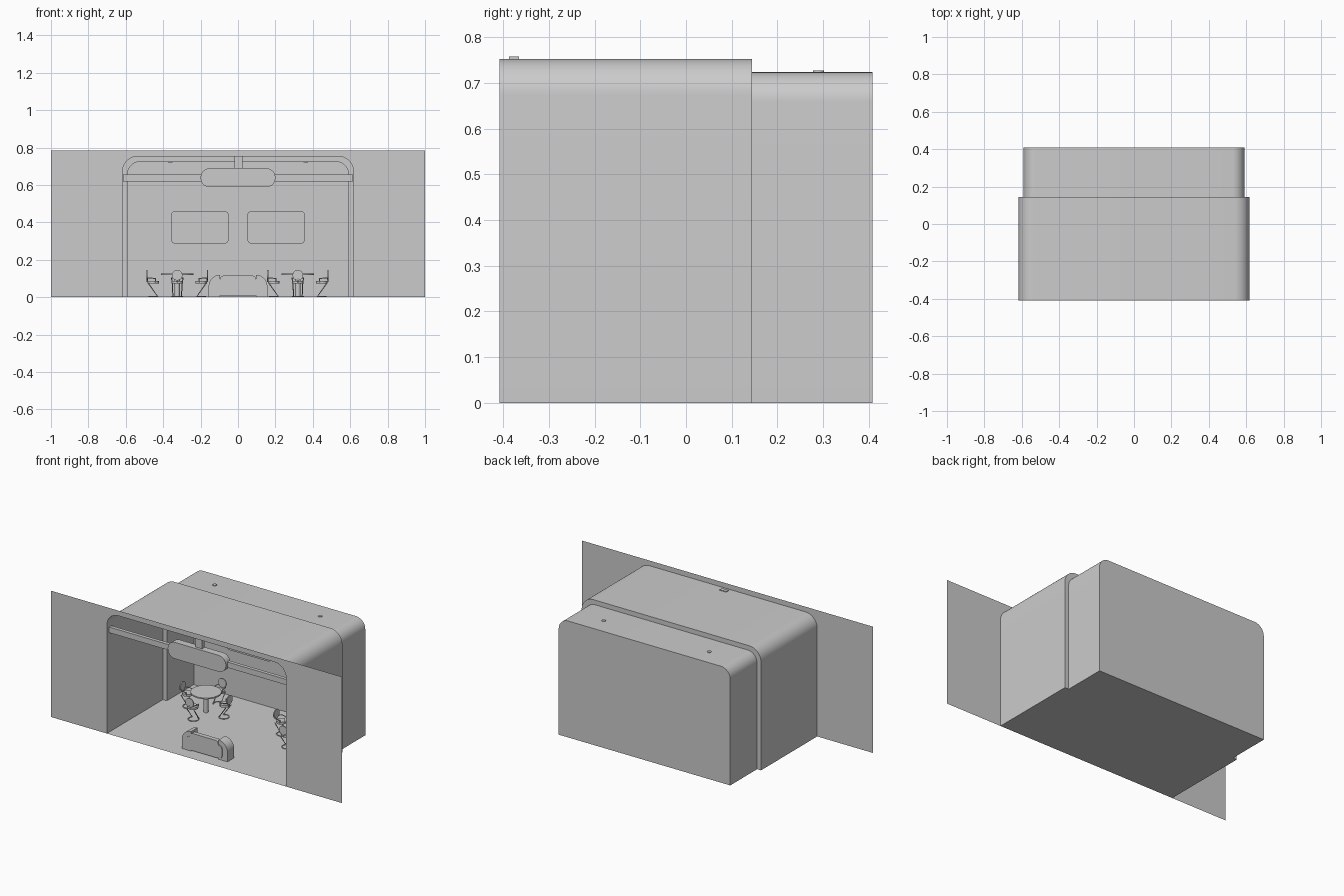
import bpy, bmesh
from math import sin, cos, pi, radians
from mathutils import Matrix, Vector

if "Cube" in bpy.data.objects:
    bpy.data.objects.remove(bpy.data.objects["Cube"])


def finish(name, bm):
    bmesh.ops.recalc_face_normals(bm, faces=bm.faces)
    me = bpy.data.meshes.new(name)
    bm.to_mesh(me)
    bm.free()
    ob = bpy.data.objects.new(name, me)
    bpy.context.collection.objects.link(ob)
    return ob


def arc(cx, cz, r, a0, a1, n=10):
    return [(cx + r * cos(radians(a0 + (a1 - a0) * i / n)),
             cz + r * sin(radians(a0 + (a1 - a0) * i / n))) for i in range(n + 1)]


def arch(w, h, r):
    return [(-w, 0)] + arc(-w + r, h - r, r, 180, 90) + arc(w - r, h - r, r, 90, 0) + [(w, 0)]


def rounded(x0, x1, z0, z1, r):
    return (arc(x0 + r, z0 + r, r, 180, 270) + arc(x1 - r, z0 + r, r, 270, 360)
            + arc(x1 - r, z1 - r, r, 0, 90) + arc(x0 + r, z1 - r, r, 90, 180))


def sheet(name, pts, y):
    bm = bmesh.new()
    bm.faces.new([bm.verts.new((x, y, z)) for x, z in pts])
    return finish(name, bm)


def extrude(name, pts, y0, y1, caps=True):
    bm = bmesh.new()
    a = [bm.verts.new((x, y0, z)) for x, z in pts]
    b = [bm.verts.new((x, y1, z)) for x, z in pts]
    for i in range(len(pts)):
        j = (i + 1) % len(pts)
        bm.faces.new((a[i], a[j], b[j], b[i]))
    if caps:
        bm.faces.new(a)
        bm.faces.new(b)
        bmesh.ops.remove_doubles(bm, verts=bm.verts, dist=1e-5)
    return finish(name, bm)


def box(name, x0, x1, y0, y1, z0, z1):
    return extrude(name, [(x0, z0), (x1, z0), (x1, z1), (x0, z1)], y0, y1)


def cylinder(name, loc, r, depth, rot=Matrix(), seg=32):
    bm = bmesh.new()
    bmesh.ops.create_cone(bm, cap_ends=True, segments=seg, radius1=r, radius2=r,
                          depth=depth, matrix=Matrix.Translation(loc) @ rot)
    return finish(name, bm)


def tube(name, pts, r):
    cu = bpy.data.curves.new(name, 'CURVE')
    cu.dimensions = '3D'
    cu.bevel_depth = r
    cu.bevel_resolution = 2
    cu.use_fill_caps = True
    sp = cu.splines.new('POLY')
    sp.points.add(len(pts) - 1)
    for p, co in zip(sp.points, pts):
        p.co = (*co, 1)
    ob = bpy.data.objects.new(name, cu)
    bpy.context.collection.objects.link(ob)
    bpy.ops.object.select_all(action='DESELECT')
    ob.select_set(True)
    bpy.context.view_layer.objects.active = ob
    bpy.ops.object.convert(target='MESH')
    return bpy.context.view_layer.objects.active


# Room shell: two stepped vaults, open towards the front
front, mid, back = -0.408, 0.144, 0.408
big, small = arch(0.617, 0.753, 0.08), arch(0.59, 0.724, 0.065)
sheet("front_wall", [(-1, 0), (-1, 0.785), (1, 0.785), (1, 0)] + big[::-1], front)
extrude("front_room", big, front, mid, caps=False)
extrude("back_room", small, mid, back, caps=False)
sheet("room_step", big + small[::-1], mid)
sheet("back_wall", small, back)

# Screens on the back wall
for s in (-1, 1):
    c = s * 0.204
    extrude("wall_screen", rounded(c - 0.154, c + 0.154, 0.287, 0.46, 0.022), 0.396, 0.405)
    cylinder("ceiling_spot", (s * 0.363, 0.29, 0.724), 0.012, 0.008, seg=16)

# Hanging sign board with its beam and post
box("sign_beam", -0.615, 0.615, -0.388, -0.366, 0.62, 0.655)
extrude("sign_board", rounded(-0.2, 0.2, 0.588, 0.69, 0.05), -0.405, -0.36)
box("sign_post", -0.02, 0.025, -0.388, -0.366, 0.68, 0.758)

# Reception desk: quarter-round ends and a front panel with bulged sides
end = [(0.095, 0)] + [(0.157, 0)] + arc(0.095, 0.058, 0.062, 0, 90)
for s in (-1, 1):
    extrude("desk_end", [(s * x, z) for x, z in end], -0.328, -0.262)
half = [(0.09, 0.008)] + arc(0.1, 0.03, 0.022, -60, 0, 5) + \
    arc(0.1, 0.068, 0.022, 0, 90, 6) + [(0.094, 0.1)] + arc(0.08, 0.1, 0.015, 0, 90, 5)
extrude("desk_panel", half + [(-x, z) for x, z in half[::-1]], -0.333, -0.305)

# One chair: seat, round back, arms and a bent tube frame with a ring foot
flip = Matrix.Rotation(pi / 2, 4, 'X')
parts = [cylinder("chair", (0, 0, 0.08), 0.03, 0.014),
         cylinder("chair_back", (0, -0.033, 0.118), 0.028, 0.006, flip)]
foot = [(0.03 * cos(radians(a)), 0.005 + 0.03 * sin(radians(a)), 0.003)
        for a in range(40, -221, -20)]
parts.append(tube("chair_frame", [(0.026, -0.026, 0.074)] + foot + [(-0.026, -0.026, 0.074)], 0.003))
for s in (-1, 1):
    parts.append(tube("chair_arm", [(s * 0.02, -0.032, 0.102), (s * 0.031, -0.02, 0.103),
                                    (s * 0.031, 0.012, 0.1), (s * 0.026, 0.012, 0.08)], 0.003))
parts.append(tube("back_stem", [(0, -0.02, 0.078), (0, -0.033, 0.085), (0, -0.033, 0.1)], 0.004))
bpy.ops.object.select_all(action='DESELECT')
for p in parts:
    p.select_set(True)
bpy.context.view_layer.objects.active = parts[0]
bpy.ops.object.join()
chair = bpy.context.view_layer.objects.active

# Two round tables, each with four chairs
first = True
for tx in (-0.325, 0.32):
    centre = Vector((tx, 0.15, 0))
    cylinder("table_top", centre + Vector((0, 0, 0.122)), 0.087, 0.008, seg=48)
    cylinder("table_leg", centre + Vector((0, 0, 0.06)), 0.014, 0.12)
    for k in range(4):
        a = k * pi / 2
        ob = chair if first else chair.copy()
        if not first:
            bpy.context.collection.objects.link(ob)
        first = False
        ob.location = centre - 0.128 * Vector((-sin(a), cos(a), 0))
        ob.rotation_euler = (0, 0, a)

# Smooth the curved sides, keep real edges sharp
bpy.ops.object.select_all(action='SELECT')
bpy.ops.object.shade_smooth_by_angle(angle=radians(30))
